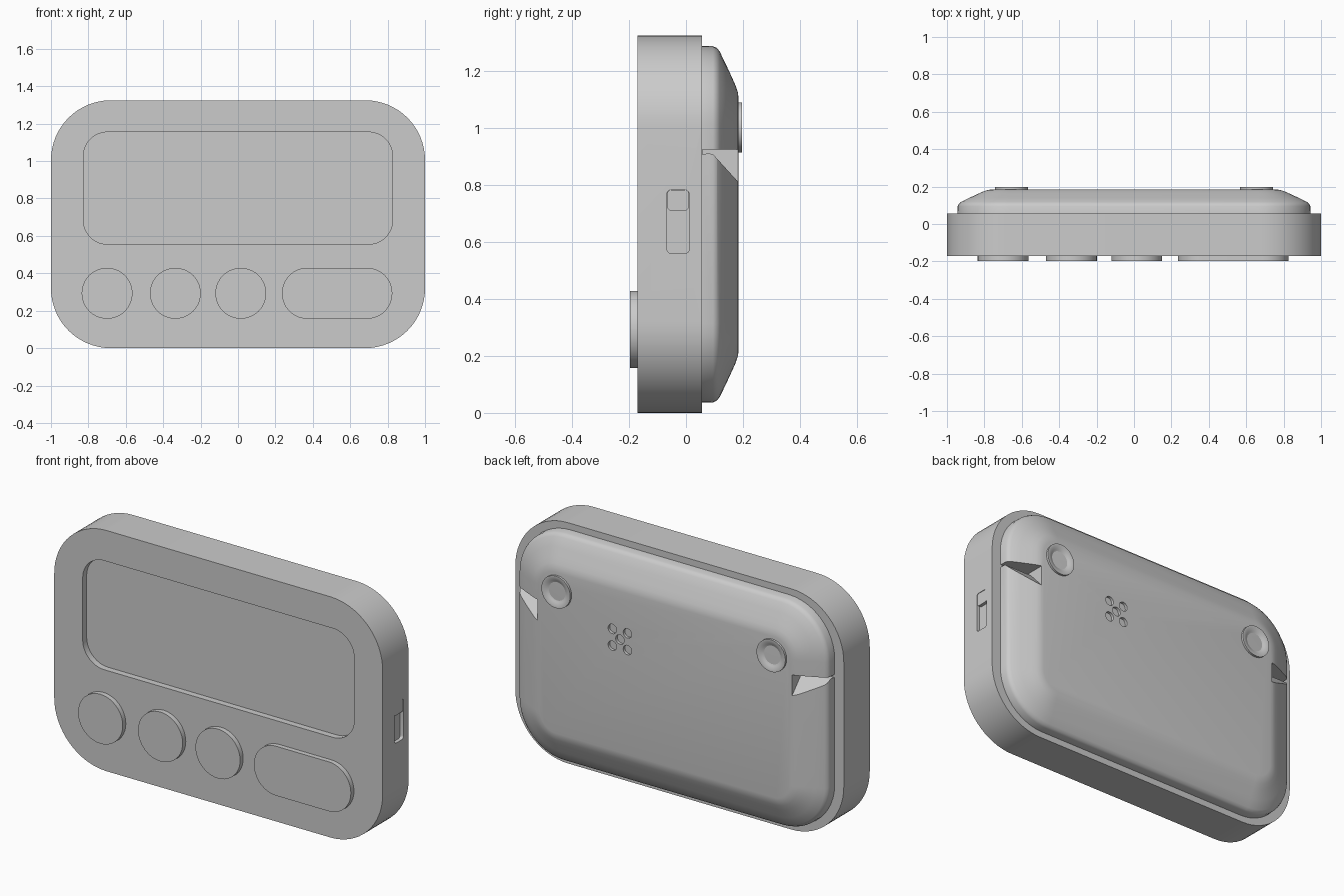
import bpy, bmesh, math

if "Cube" in bpy.data.objects:
    bpy.data.objects.remove(bpy.data.objects["Cube"])


def rounded(ca, cb, w, h, r, n=12):
    """Rounded rectangle loop; w and h are half sizes."""
    pts = []
    for k, (sa, sb) in enumerate([(1, 1), (-1, 1), (-1, -1), (1, -1)]):
        for i in range(n + 1):
            t = math.pi / 2 * (k + i / n)
            pts.append((ca + sa * (w - r) + r * math.cos(t),
                        cb + sb * (h - r) + r * math.sin(t)))
    return pts


def circle(ca, cb, r, n=40):
    return [(ca + r * math.cos(2 * math.pi * i / n),
             cb + r * math.sin(2 * math.pi * i / n)) for i in range(n)]


def loft(name, rings, axis='y', angle=30):
    """Skin (depth, loop) rings along an axis and cap both ends."""
    bm = bmesh.new()
    place = (lambda a, b, d: (a, d, b)) if axis == 'y' else (lambda a, b, d: (d, a, b))
    loops = [[bm.verts.new(place(a, b, d)) for a, b in pts] for d, pts in rings]
    n = len(loops[0])
    for lo, hi in zip(loops, loops[1:]):
        for i in range(n):
            j = (i + 1) % n
            bm.faces.new((lo[i], lo[j], hi[j], hi[i]))
    bm.faces.new(loops[0])
    bm.faces.new(loops[-1])
    bmesh.ops.remove_doubles(bm, verts=bm.verts, dist=1e-5)
    bmesh.ops.recalc_face_normals(bm, faces=bm.faces)
    me = bpy.data.meshes.new(name)
    bm.to_mesh(me)
    bm.free()
    ob = bpy.data.objects.new(name, me)
    bpy.context.collection.objects.link(ob)
    smooth(ob, angle)
    return ob


def smooth(ob, angle=30):
    bpy.ops.object.select_all(action='DESELECT')
    ob.select_set(True)
    bpy.context.view_layer.objects.active = ob
    bpy.ops.object.shade_smooth_by_angle(angle=math.radians(angle))


def cut(ob, cutter):
    bpy.context.view_layer.objects.active = ob
    m = ob.modifiers.new('cut', 'BOOLEAN')
    m.operation = 'DIFFERENCE'
    m.solver = 'EXACT'
    m.object = cutter
    bpy.ops.object.modifier_apply(modifier=m.name)
    bpy.data.objects.remove(cutter)


# Front body with screen recess and side switch slot
outline = rounded(0, 0.6625, 1.0, 0.6625, 0.32, 16)
body = loft('body', [(-0.17, outline), (0.056, outline)])
screen = rounded(0, 0.855, 0.827, 0.3, 0.13)
cut(body, loft('screen_cutter', [(-0.3, screen), (-0.135, screen)]))
slot = rounded(-0.028, 0.672, 0.039, 0.112, 0.015, 5)
cut(body, loft('slot_cutter', [(0.98, slot), (1.1, slot)], 'x'))
smooth(body)

# Slider in the switch slot
knob = rounded(-0.028, 0.747, 0.037, 0.036, 0.012, 5)
loft('switch_slider', [(0.975, knob), (0.998, knob)], 'x')

# Front buttons: three round, one wide
for i, x in enumerate((-0.7, -0.335, 0.015)):
    c = circle(x, 0.293, 0.136)
    loft(f'round_button_{i + 1}', [(-0.197, c), (-0.16, c)])
pill = rounded(0.53, 0.293, 0.295, 0.136, 0.135, 14)
loft('wide_button', [(-0.197, pill), (-0.16, pill)])

# Back shell, sloping in towards a flat rear
profile = [(0.04, 0), (0.095, 0.002), (0.108, 0.008), (0.118, 0.02), (0.14, 0.065),
           (0.163, 0.115), (0.175, 0.142), (0.182, 0.163), (0.185, 0.185)]
shell = loft('back_shell', [(y, rounded(0, 0.6625, 0.945 - d, 0.6275 - d,
                                        max(0.28 - d, 0.08))) for y, d in profile])

# Wedge notches on both sides of the shell
wedge = [(0.058, 0.925), (0.2, 0.925), (0.2, 0.793), (0.11, 0.892),
         (0.095, 0.908), (0.08, 0.912), (0.058, 0.908)]
for s in (-1, 1):
    cut(shell, loft('notch_cutter', [(s * 0.775, wedge), (s * 1.1, wedge)], 'x'))

# Speaker holes
for dx, dz in ((0, 0), (1, 1), (1, -1), (-1, 1), (-1, -1)):
    c = circle(0.273 + dx * 0.046, 0.84 + dz * 0.046, 0.026, 24)
    cut(shell, loft('hole_cutter', [(0.17, c), (0.25, c)]))
smooth(shell)

# Rear round feet with a dished face
for s, side in ((-1, 'left'), (1, 'right')):
    dish = [(0.17, 0.088), (0.197, 0.088), (0.197, 0.076)]
    dish += [(0.197 - 0.022 * (1 - (r / 0.076) ** 2), r) for r in (0.06, 0.042, 0.024, 0.008)]
    loft(f'rear_foot_{side}', [(y, circle(s * 0.655, 1.003, r)) for y, r in dish])
